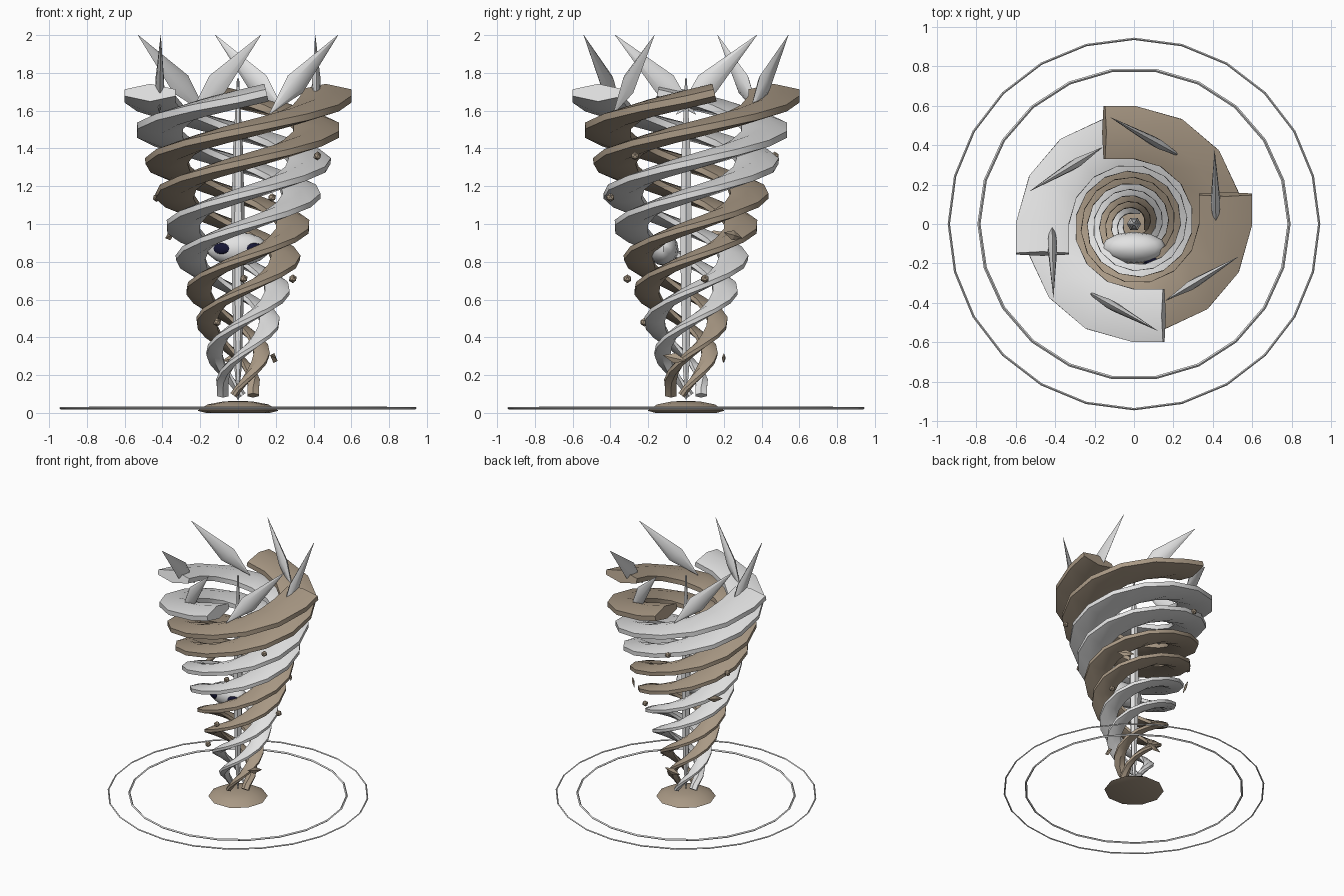
import bpy, bmesh, math
from mathutils import Vector, Matrix

if "Cube" in bpy.data.objects:
    bpy.data.objects.remove(bpy.data.objects["Cube"])


def material(name, rgb):
    m = bpy.data.materials.new(name)
    m.diffuse_color = (*rgb, 1)
    m.use_nodes = True
    m.node_tree.nodes["Principled BSDF"].inputs["Base Color"].default_value = m.diffuse_color
    return m


PALE = material("pale grey", (0.76, 0.76, 0.76))
BROWN = material("dusty brown", (0.40, 0.32, 0.235))
NAVY = material("dark navy", (0.008, 0.008, 0.035))


def finish(name, bm, mat, smooth=40):
    bmesh.ops.recalc_face_normals(bm, faces=bm.faces)
    me = bpy.data.meshes.new(name)
    bm.to_mesh(me)
    bm.free()
    me.materials.append(mat)
    ob = bpy.data.objects.new(name, me)
    bpy.context.collection.objects.link(ob)
    if smooth:
        bpy.ops.object.select_all(action='DESELECT')
        ob.select_set(True)
        bpy.context.view_layer.objects.active = ob
        bpy.ops.object.shade_smooth_by_angle(angle=math.radians(smooth))
    return ob


def loft(rings, closed=False):
    """Skin a list of vertex rings, capping the ends unless closed."""
    bm = bmesh.new()
    vs = [[bm.verts.new(p) for p in r] for r in rings]
    n = len(vs[0])
    pairs = list(zip(vs, vs[1:])) + ([(vs[-1], vs[0])] if closed else [])
    for a, b in pairs:
        for i in range(n):
            j = (i + 1) % n
            bm.faces.new((a[i], a[j], b[j], b[i]))
    if not closed:
        bm.faces.new(vs[0])
        bm.faces.new(vs[-1])
    return bm


def lathe(profile, sides):
    return loft([[Vector((r * math.cos(2 * math.pi * i / sides),
                          r * math.sin(2 * math.pi * i / sides), z))
                  for i in range(sides)] for r, z in profile])


def blade(name, a, b, width, thick, peak, mat, sides=6, smooth=40):
    """Flattened spindle from a to b, thin in the horizontal direction."""
    a, b = Vector(a), Vector(b)
    d = (b - a).normalized()
    side = d.cross(Vector((0, 0, 1))).normalized()
    up = side.cross(d)
    rings = []
    for t, s in ((0, 0.02), (peak, 1), (1, 0.02)):
        c = a.lerp(b, t)
        rings.append([c + up * (width * s * math.cos(2 * math.pi * i / sides))
                      + side * (thick * s * math.sin(2 * math.pi * i / sides))
                      for i in range(sides)])
    finish(name, loft(rings), mat, smooth)


# Four funnel ribbons, two pale and two brown
TURNS, STEPS, Z0, Z1 = 2.25, 33, 0.125, 1.66
SECTION = [(1, .38), (0, 1), (-1, .38), (-1, -.38), (0, -1), (1, -.38)]


def ribbon(name, end_angle, mat):
    path = []
    for k in range(STEPS + 1):
        t = k / STEPS
        ang = end_angle - (1 - t) * TURNS * 2 * math.pi
        r = 0.08 + 0.385 * t
        out = Vector((math.cos(ang), math.sin(ang), 0))
        tan = Vector((-out.y, out.x, 0)) * r * TURNS * 2 * math.pi
        tan.z = Z1 - Z0
        tan.normalize()
        path.append((out * r + Vector((0, 0, Z0 + (Z1 - Z0) * t)), out, tan,
                     0.03 + 0.105 * t, 0.02 + 0.028 * t))
    # straight tips at both ends
    c, o, d, w, h = path[-1]
    path.append((c + d * 0.155, o, d, w, h))
    c, o, d, w, h = path[0]
    path.insert(0, (c - d * 0.04, o, d, w, h))
    rings = []
    for c, o, d, w, h in path:
        n = o.cross(d).normalized()
        rings.append([c + o * (w * x) + n * (h * y) for x, y in SECTION])
    finish(name, loft(rings), mat)


for i, mat in enumerate((BROWN, BROWN, PALE, PALE)):
    ribbon(f"funnel_ribbon_{i + 1}", i * math.pi / 2, mat)

# Central spindle
finish("core_spindle", lathe([(.004, .07), (.02, .25), (.03, .6), (.036, 1.0),
                              (.026, 1.4), (.01, 1.68), (.006, 1.77)], 6), PALE)

# Crown of six slanted blades
for k in range(6):
    ta, ba = math.radians(42.5 + 60 * k), math.radians(-7 + 60 * k)
    blade(f"crown_blade_{k + 1}",
          (0.42 * math.cos(ba), 0.42 * math.sin(ba), 1.58),
          (0.555 * math.cos(ta), 0.555 * math.sin(ta), 2.0),
          0.065, 0.027, 0.38, PALE)


# Head and eyes
def ellipsoid(name, loc, radii, mat, u=12, v=8, rot=0):
    bm = bmesh.new()
    bmesh.ops.create_uvsphere(bm, u_segments=u, v_segments=v, radius=1)
    bm.transform(Matrix.Translation(loc) @ Matrix.Rotation(rot, 4, 'Z')
                 @ Matrix.Diagonal((*radii, 1)))
    finish(name, bm, mat)


ellipsoid("head", (0, -0.12, 0.868), (0.165, 0.08, 0.088), PALE)
for s, n in ((-1, "left_eye"), (1, "right_eye")):
    ellipsoid(n, (s * 0.088, -0.185, 0.87), (0.045, 0.013, 0.03), NAVY, 8, 6,
              s * math.radians(20))

# Base mound
finish("base_mound", lathe([(.17, 0), (.215, .012), (.16, .045), (.08, .06),
                            (.01, .064)], 10), BROWN)


# Ground rings
def hoop(name, radius, wire, sides, phase):
    rings = []
    for i in range(sides):
        a = 2 * math.pi * (i + phase) / sides
        rings.append([((radius + x * wire) * math.cos(a),
                       (radius + x * wire) * math.sin(a), 0.025 + z * wire)
                      for x, z in ((1, 0), (0, 1), (-1, 0), (0, -1))])
    finish(name, loft(rings, True), PALE, 30)


hoop("inner_ground_ring", 0.787, 0.008, 22, 0)
hoop("outer_ground_ring", 0.94, 0.006, 24, 0)

# Floating pebbles
for i, p in enumerate(((.42, -.27, 1.36), (-.17, .47, 1.36), (.18, -.40, 1.14),
                       (-.43, .09, 1.14), (.29, .10, .71), (.03, -.31, .71),
                       (-.11, -.22, .48))):
    bm = bmesh.new()
    bmesh.ops.create_icosphere(bm, subdivisions=1, radius=0.023,
                               matrix=Matrix.Translation(p))
    finish(f"pebble_{i + 1}", bm, BROWN, 0)

# Floating shards, lying along the swirl
for i, p in enumerate(((.19, -.06, .29), (-.02, .20, .29),
                       (.29, .25, .94), (-.36, .15, .94))):
    c = Vector(p)
    t = Vector((-c.y, c.x, 0)).normalized() * 0.065
    t.z = -0.015
    blade(f"shard_{i + 1}", c - t, c + t, 0.027, 0.01, 0.5, BROWN, 4, 0)
